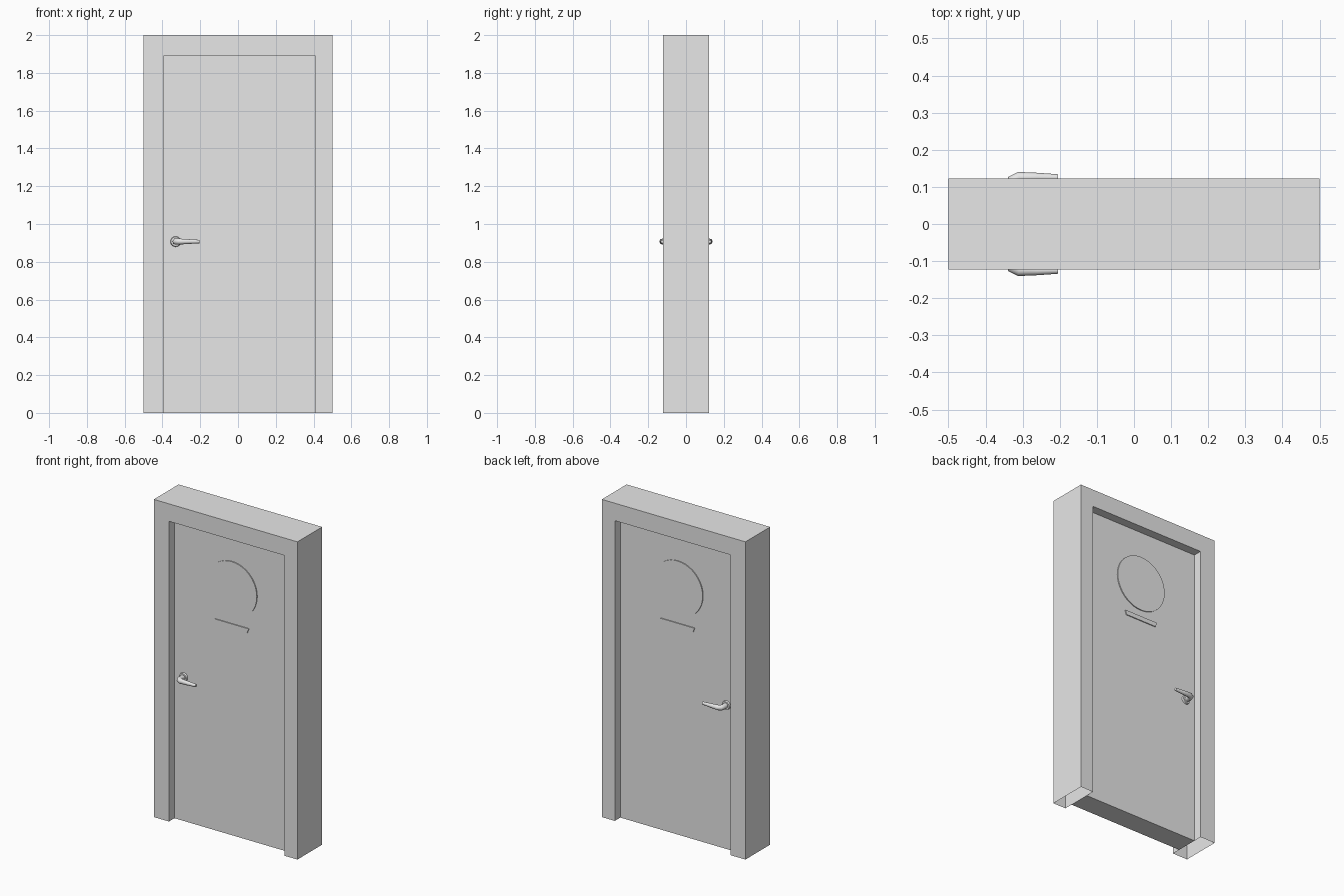
import bpy
import bmesh
import math
from mathutils import Matrix

DEPTH = 0.123              # half depth of the frame
DOOR = 0.068               # half thickness of the door leaf
LEFT, RIGHT, TOP = -0.395, 0.41, 1.89   # opening in the frame
MID = (LEFT + RIGHT) / 2

cube = bpy.data.objects.get("Cube")
if cube:
    bpy.data.objects.remove(cube, do_unlink=True)

grey = bpy.data.materials.new("light_grey")
grey.use_nodes = True
grey.diffuse_color = (0.8, 0.8, 0.8, 1)
grey.node_tree.nodes["Principled BSDF"].inputs["Base Color"].default_value = (0.8, 0.8, 0.8, 1)


def finish(name, bm):
    bmesh.ops.recalc_face_normals(bm, faces=bm.faces)
    mesh = bpy.data.meshes.new(name)
    bm.to_mesh(mesh)
    bm.free()
    mesh.materials.append(grey)
    obj = bpy.data.objects.new(name, mesh)
    bpy.context.collection.objects.link(obj)
    return obj


def slab(name, outline, half, open_bottom=False):
    """Extrude an x-z outline evenly to both sides of y = 0."""
    bm = bmesh.new()
    face = bm.faces.new([bm.verts.new((x, -half, z)) for x, z in outline])
    new = bmesh.ops.extrude_face_region(bm, geom=[face])["geom"]
    moved = [v for v in new if isinstance(v, bmesh.types.BMVert)]
    bmesh.ops.translate(bm, verts=moved, vec=(0, 2 * half, 0))
    bmesh.ops.recalc_face_normals(bm, faces=bm.faces)
    if open_bottom:
        feet = [f for f in bm.faces if all(v.co.z < 0.001 for v in f.verts)]
        bmesh.ops.delete(bm, geom=feet, context="FACES_ONLY")
    return finish(name, bm)


def smooth(obj, angle):
    bpy.ops.object.select_all(action="DESELECT")
    obj.select_set(True)
    bpy.context.view_layer.objects.active = obj
    bpy.ops.object.shade_smooth_by_angle(angle=math.radians(angle))


def mirror_to_back(obj):
    mod = obj.modifiers.new("both_sides", "MIRROR")
    mod.use_axis = (False, True, False)


# Hollow surround, open under its legs
slab("door_frame", [(-0.5, 0), (-0.5, 2), (0.5, 2), (0.5, 0),
                    (RIGHT, 0), (RIGHT, TOP), (LEFT, TOP), (LEFT, 0)], DEPTH, True)

# Door leaf
slab("door_leaf", [(LEFT, 0), (LEFT, TOP), (RIGHT, TOP), (RIGHT, 0)], DOOR)

# Round panel and narrow bar, just proud of the leaf on both sides
steps = 40
circle = [(MID + 0.175 * math.cos(math.tau * i / steps),
           1.55 + 0.175 * math.sin(math.tau * i / steps)) for i in range(steps)]
smooth(slab("round_panel", circle, DOOR + 0.006), 30)
slab("narrow_bar", [(MID - 0.118, 1.333), (MID + 0.118, 1.333),
                    (MID + 0.108, 1.305), (MID - 0.108, 1.305)], DOOR + 0.006)

# Handle rosette
bm = bmesh.new()
bmesh.ops.create_cone(bm, cap_ends=True, segments=24, radius1=0.028, radius2=0.025, depth=0.012,
                      matrix=Matrix.Translation((-0.33, -DOOR - 0.005, 0.907))
                      @ Matrix.Rotation(math.pi / 2, 4, "X"))
rosette = finish("handle_rosette", bm)
smooth(rosette, 30)
mirror_to_back(rosette)

# Handle lever: rings along a bent path (x, y, radius, heading in degrees)
path = [(-0.33, -DOOR, 0.016, 0), (-0.33, -0.106, 0.016, 10), (-0.325, -0.117, 0.0165, 40),
        (-0.31, -0.125, 0.0155, 80), (-0.26, -0.1255, 0.0125, 93), (-0.205, -0.125, 0.009, 90)]
bm = bmesh.new()
rings = []
sides = 16
for x, y, r, heading in path:
    h = math.radians(heading)
    ring = []
    for i in range(sides):
        a = math.tau * i / sides
        out = r * math.cos(a)
        ring.append(bm.verts.new((x + out * math.cos(h), y + out * math.sin(h),
                                  0.907 + r * math.sin(a))))
    rings.append(ring)
for lower, upper in zip(rings, rings[1:]):
    for i in range(sides):
        j = (i + 1) % sides
        bm.faces.new((lower[i], lower[j], upper[j], upper[i]))
bm.faces.new(rings[0])
bm.faces.new(rings[-1])
lever = finish("handle_lever", bm)
smooth(lever, 45)
mirror_to_back(lever)
